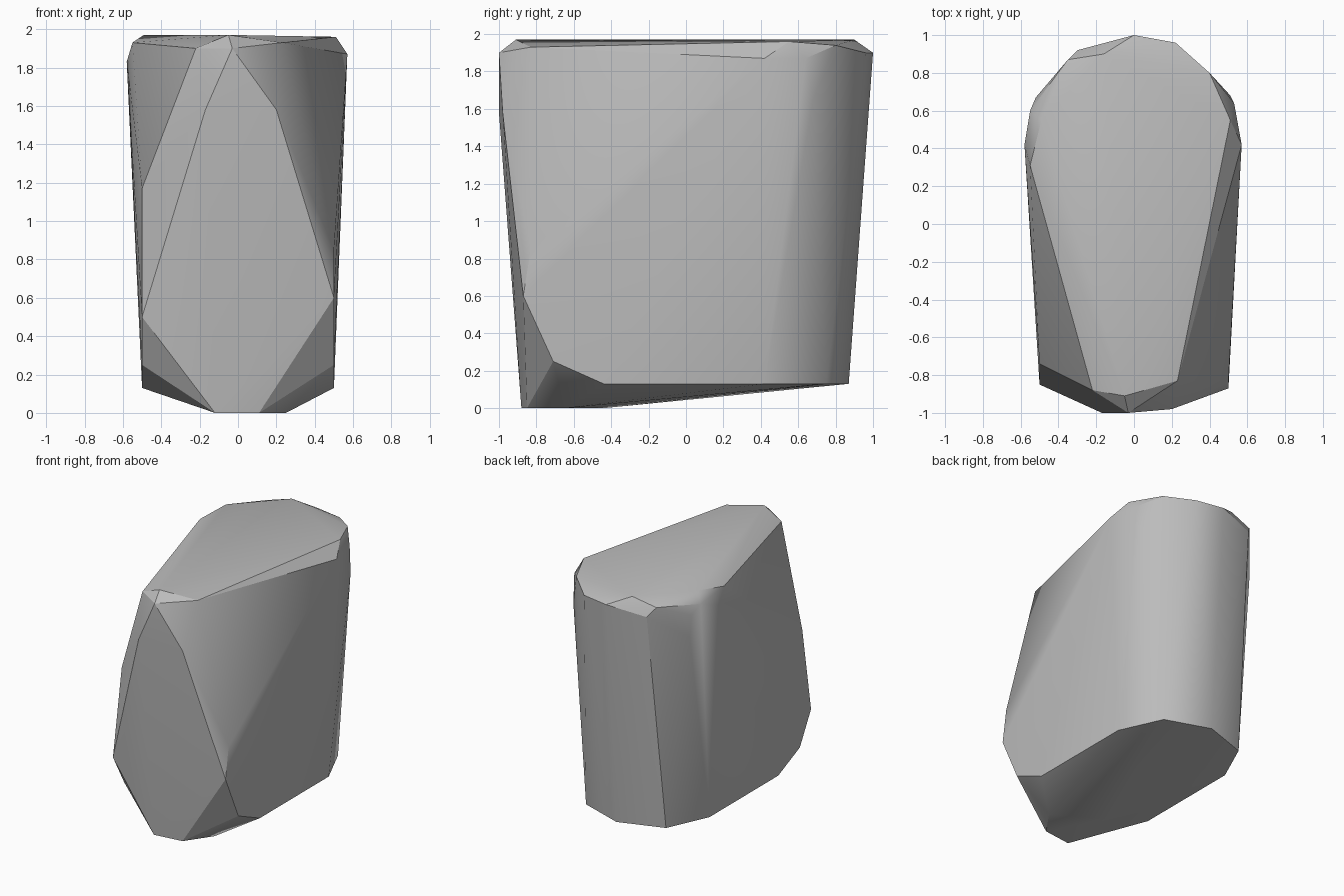
import bpy
import bmesh
import math

# Remove the default object if the scene has it
default_object = bpy.data.objects.get("Cube")
if default_object:
    bpy.data.objects.remove(default_object, do_unlink=True)


def make_material(name, colour):
    material = bpy.data.materials.new(name)
    material.use_nodes = True
    material.diffuse_color = colour
    shader = material.node_tree.nodes["Principled BSDF"]
    shader.inputs["Base Color"].default_value = colour
    return material


def mirrored(points):
    """Return the points together with their copies across the centre plane."""
    return points + [(-x, y, z) for x, y, z in points if x]


def hull_object(name, corners, material, crease_angle):
    """Wrap a tight convex skin around the corners and smooth its soft edges."""
    bm = bmesh.new()
    for corner in corners:
        bm.verts.new(corner)
    result = bmesh.ops.convex_hull(bm, input=bm.verts[:])
    loose = {v for v in result["geom_interior"] + result["geom_unused"]
             if isinstance(v, bmesh.types.BMVert) and v.is_valid}
    bmesh.ops.delete(bm, geom=list(loose), context="VERTS")
    bmesh.ops.recalc_face_normals(bm, faces=bm.faces[:])
    mesh = bpy.data.meshes.new(name)
    bm.to_mesh(mesh)
    bm.free()
    mesh.materials.append(material)

    obj = bpy.data.objects.new(name, mesh)
    bpy.context.collection.objects.link(obj)
    bpy.ops.object.select_all(action="DESELECT")
    obj.select_set(True)
    bpy.context.view_layer.objects.active = obj
    bpy.ops.object.shade_smooth_by_angle(angle=math.radians(crease_angle))
    return obj


# Rounded base outline, equal on both sides
base_height = 0.13
base_ring = mirrored([(x, y, base_height) for x, y in (
    (0.5, -0.44), (0.5, 0.42), (0.35, 0.75), (0, 0.87))])

# Shallow keel under the front and the chamfered lower corners
keel = [(x, y, 0) for x, y in (
    (-0.12, -0.88), (0.11, -0.85), (0.25, -0.65), (-0.1, -0.44))]
lower_corners = mirrored([(0.5, -0.71, 0.25)])

# Upright front edges of the two flanks
front_shoulders = [
    (-0.5, -0.85, 0.5), (-0.5, -0.74, 1.17),
    (0.5, -0.87, 0.6), (0.5, -0.83, 0.85)]

# Forward-leaning nose
nose = [(-0.17, -1, 1.58), (0.2, -0.98, 1.58), (-0.03, -1, 1.9)]

# Upper rim, widest just below the top, with a fuller corner beneath it
left_rim = [(0.57, 0.42, 1.87), (0.53, 0.64, 1.87), (0.22, 0.96, 1.9)]
right_rim = [(-0.58, 0.42, 1.83), (-0.55, 0.6, 1.9),
             (-0.52, 0.67, 1.83), (-0.3, 0.92, 1.85)]
back_tip = [(0, 1, 1.9)]
rear_corners = mirrored([(0.51, 0.68, 1.65)])

# Top face, narrow in front and round behind
top_face = [
    (-0.22, -0.88, 1.9), (-0.05, -0.91, 1.97), (0.23, -0.83, 1.93),
    (0.51, 0.55, 1.96), (0.4, 0.8, 1.94), (-0.16, 0.9, 1.97),
    (-0.35, 0.87, 1.92), (-0.49, 0.55, 1.97), (-0.55, 0.31, 1.93)]

grey = make_material("plain grey", (0.5, 0.5, 0.5, 1))
hull_object(
    "faceted_block",
    base_ring + keel + lower_corners + front_shoulders + nose
    + left_rim + right_rim + back_tip + rear_corners + top_face,
    grey, crease_angle=27)
